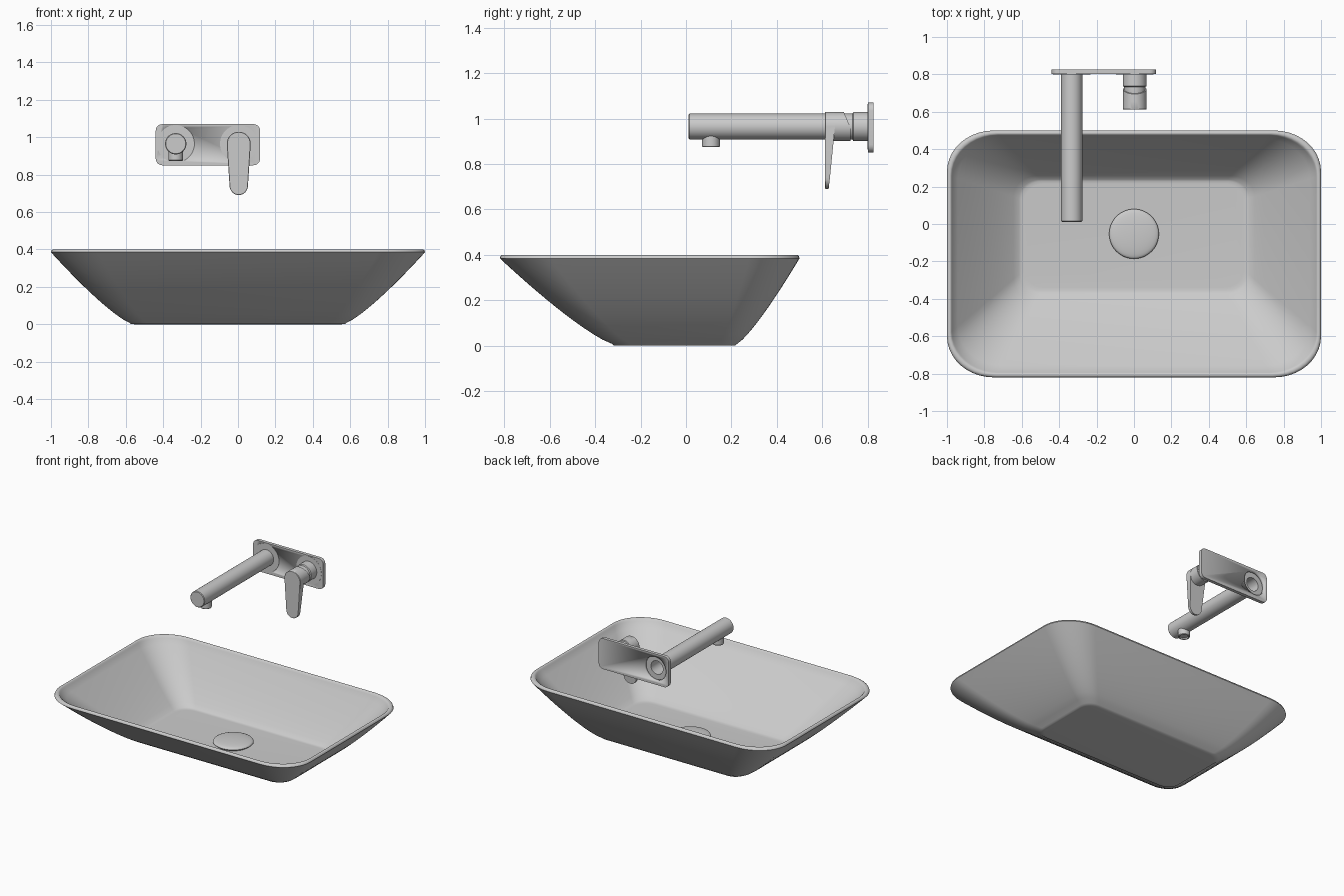
import bpy, bmesh
from math import pi, cos, sin
from mathutils import Vector, Matrix

if "Cube" in bpy.data.objects:
    bpy.data.objects.remove(bpy.data.objects["Cube"])


def finish(name, bm, angle=35):
    bmesh.ops.recalc_face_normals(bm, faces=bm.faces)
    me = bpy.data.meshes.new(name)
    bm.to_mesh(me)
    bm.free()
    ob = bpy.data.objects.new(name, me)
    bpy.context.collection.objects.link(ob)
    bpy.ops.object.select_all(action='DESELECT')
    ob.select_set(True)
    bpy.context.view_layer.objects.active = ob
    bpy.ops.object.shade_smooth_by_angle(angle=angle * pi / 180)
    return ob


def loft(bm, rings):
    """Skin closed rings of points and cap both ends."""
    vs = [[bm.verts.new(p) for p in r] for r in rings]
    n = len(vs[0])
    for a, b in zip(vs, vs[1:]):
        for i in range(n):
            j = (i + 1) % n
            bm.faces.new((a[i], a[j], b[j], b[i]))
    bm.faces.new(vs[0])
    bm.faces.new(vs[-1])


def lathe(profile, centre, axis='Z', n=48):
    """Revolve (radius, height) pairs around an axis through centre."""
    bm = bmesh.new()
    rings = []
    for r, h in profile:
        ring = []
        for i in range(n):
            c, s = r * cos(2 * pi * i / n), r * sin(2 * pi * i / n)
            p = Vector((c, s, h)) if axis == 'Z' else Vector((c, h, s))
            ring.append(p + Vector(centre))
        rings.append(ring)
    loft(bm, rings)
    return bm


def round_rect(x0, x1, y0, y1, rx, ry, n=10):
    pts = []
    corners = ((x1 - rx, y1 - ry), (x0 + rx, y1 - ry), (x0 + rx, y0 + ry), (x1 - rx, y0 + ry))
    for k, (cx, cy) in enumerate(corners):
        for i in range(n + 1):
            a = (k + i / n) * pi / 2
            pts.append((cx + rx * cos(a), cy + ry * sin(a)))
    return pts


# Basin: outer wall, rim and inner wall as one stack of rounded rectangles
def basin_ring(t, inset, z):
    def mix(a, b):
        return a + (b - a) * t
    w = mix(0.58, 1.0) - inset
    pts = round_rect(-w, w, mix(-0.325, -0.82) + inset, mix(0.225, 0.5) - inset,
                     mix(0.09, 0.25), mix(0.08, 0.22))
    return [(x, y, z) for x, y in pts]


N = 12
rings = [basin_ring(0, 0.025, 0), basin_ring(0, 0.008, 0.001)]
rings += [basin_ring(i / N, 0, 0.008 + 0.377 * (i / N) ** 1.22) for i in range(N + 1)]
rings += [basin_ring(1, 0.003, 0.395), basin_ring(1, 0.009, 0.4),
          basin_ring(1, 0.018, 0.4), basin_ring(1, 0.024, 0.395)]
rings += [basin_ring(t, 0.028, 0.008 + 0.377 * t ** 1.22)
          for t in [1 - i / N * 0.85 for i in range(N + 1)]]
rings += [basin_ring(0.13, 0.032, 0.041), basin_ring(0.11, 0.04, 0.04)]
bm = bmesh.new()
loft(bm, rings)
finish("basin", bm, 40)

# Domed drain cover
dome = [(0.11, 0.038), (0.127, 0.05), (0.133, 0.056), (0.131, 0.061)]
dome += [(0.131 * cos(a), 0.061 + 0.018 * sin(a)) for a in [i * pi / 2 / 8 for i in range(1, 8)]]
finish("drain_cover", lathe(dome + [(0.002, 0.079)], (0, -0.053, 0)))

# Wall plate with a round opening behind the spout
SX, HX, CZ = -0.333, 0.004, 0.965
outline = round_rect(-0.44, 0.118, 0.85, 1.07, 0.035, 0.035, 6)
bm = bmesh.new()
loft(bm, [[(x, y, z) for x, z in outline] for y in (0.801, 0.825)])
plate = finish("wall_plate", bm)
cutter = finish("plate_cutter", lathe([(0.085, 0.7), (0.085, 0.9)], (SX, 0, CZ), 'Y'))
mod = plate.modifiers.new("opening", 'BOOLEAN')
mod.operation = 'DIFFERENCE'
mod.object = cutter
mod.solver = 'EXACT'
cutter.hide_render = True
cutter.hide_set(True)

# Spout tube, open at the wall, with its backing ring
finish("spout", lathe([(0.002, 0.012), (0.053, 0.012), (0.057, 0.016), (0.057, 0.8), (0.1, 0.8),
                       (0.1, 0.806), (0.048, 0.806), (0.048, 0.7), (0.002, 0.7)],
                      (SX, 0, CZ), 'Y'))
finish("spout_nozzle", lathe([(0.03, 0.885), (0.03, 0.875), (0.036, 0.874), (0.039, 0.878),
                              (0.039, 0.93)], (SX, 0.11, 0), 'Z', 32))

# Handle base: collar, groove and inner neck
finish("handle_base", lathe([(0.05, 0.66), (0.057, 0.69), (0.057, 0.733), (0.064, 0.737),
                             (0.064, 0.8), (0.1, 0.8), (0.1, 0.803), (0.01, 0.803)],
                            (HX, 0, CZ), 'Y'))

# Handle head with a slanted back
bm = lathe([(0.01, 0.616), (0.0635, 0.616), (0.0635, 0.724), (0.01, 0.724)], (HX, 0, CZ), 'Y')
cut = bmesh.ops.bisect_plane(bm, geom=bm.verts[:] + bm.edges[:] + bm.faces[:],
                             plane_co=(0, 0.695, 1.028), plane_no=(0, 0.08, 0.035),
                             clear_outer=True)
bmesh.ops.holes_fill(bm, edges=[e for e in bm.edges if e.is_boundary])
finish("handle_head", bm)

# Lever: tapered tongue hanging from the head
side = []
for cz, r, a0 in ((CZ, 0.064, 0), (0.74, 0.049, pi)):
    side += [(HX + r * cos(a0 + i * pi / 16), cz + r * sin(a0 + i * pi / 16)) for i in range(17)]


def back(z):
    return 0.628 + 0.028 * min(1, max(0, (z - 0.69) / 0.24))


def shrink(x, z, k):
    return HX + (x - HX) * k, 0.86 + (z - 0.86) * (1 - (1 - k) * 0.3)


front = [shrink(x, z, 0.96) for x, z in side]
bm = bmesh.new()
loft(bm, [[(x, 0.611, z) for x, z in front],
          [(x, 0.614, z) for x, z in side],
          [(x, back(z), z) for x, z in side]])
finish("handle_lever", bm)
